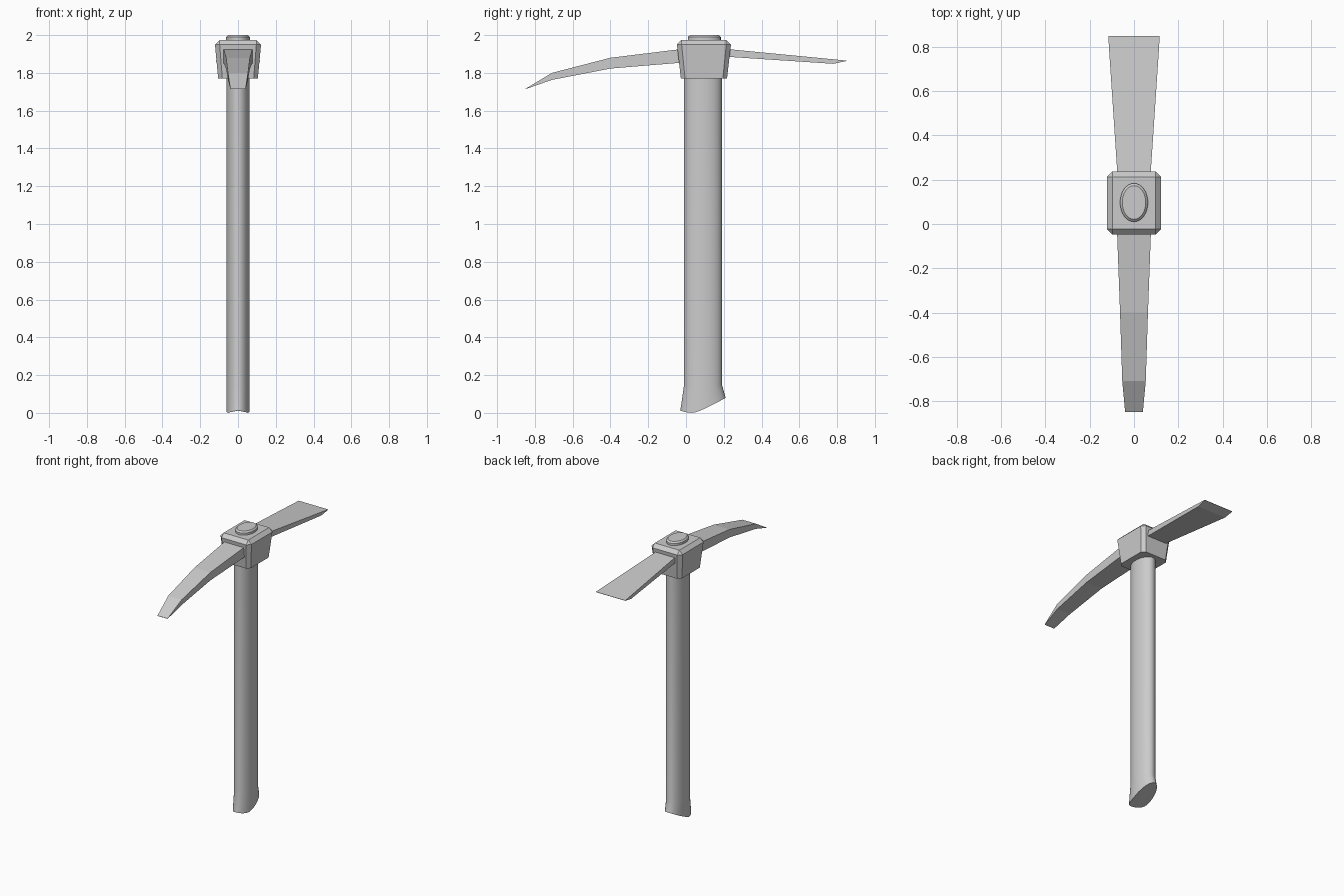
import bpy, bmesh, math

if "Cube" in bpy.data.objects:
    bpy.data.objects.remove(bpy.data.objects["Cube"])

CY = 0.095  # y of the handle axis


def loft(name, rings, smooth=False):
    """Skin a list of equal-length point rings and cap both ends."""
    bm = bmesh.new()
    loops = [[bm.verts.new(p) for p in ring] for ring in rings]
    n = len(loops[0])
    for a, b in zip(loops, loops[1:]):
        for i in range(n):
            j = (i + 1) % n
            bm.faces.new((a[i], a[j], b[j], b[i]))
    bm.faces.new(loops[0][::-1])
    bm.faces.new(loops[-1])
    bmesh.ops.remove_doubles(bm, verts=bm.verts, dist=1e-5)
    bmesh.ops.recalc_face_normals(bm, faces=bm.faces)
    mesh = bpy.data.meshes.new(name)
    bm.to_mesh(mesh)
    bm.free()
    obj = bpy.data.objects.new(name, mesh)
    bpy.context.collection.objects.link(obj)
    if smooth:
        bpy.ops.object.select_all(action='DESELECT')
        obj.select_set(True)
        bpy.context.view_layer.objects.active = obj
        bpy.ops.object.shade_smooth_by_angle(angle=math.radians(30))
    return obj


def ellipse(rx, ry, height, cy=CY, n=32):
    """Ellipse ring; height is a function of y."""
    pts = []
    for i in range(n):
        a = 2 * math.pi * i / n
        y = cy + ry * math.sin(a)
        pts.append((rx * math.cos(a), y, height(y)))
    return pts


def chamfered(hx, hy, c, z):
    """Rectangle ring with cut corners."""
    return [(x, CY + y, z) for x, y in (
        (hx, -hy + c), (hx, hy - c), (hx - c, hy), (-hx + c, hy),
        (-hx, hy - c), (-hx, -hy + c), (-hx + c, -hy), (hx - c, -hy))]


def blade(name, sections):
    """Rectangular sections given as (y, half width, top z, bottom z)."""
    return loft(name, [[(-w, y, b), (w, y, b), (w, y, t), (-w, y, t)]
                       for y, w, t, b in sections])


# Handle with a flared, slanted foot
def foot(y):
    if y < 0.04:
        return 0.012 * ((0.04 - y) / 0.07) ** 2
    return 0.08 * ((y - 0.04) / 0.17) ** 1.2


loft("handle", [ellipse(0.062, 0.12, foot, 0.09),
                ellipse(0.062, 0.10, lambda y: 0.15, 0.09),
                ellipse(0.062, 0.10, lambda y: 1.80, 0.09)], smooth=True)

# Tapered head socket with chamfered corners and top
loft("head_socket", [chamfered(0.105, 0.122, 0.022, 1.77),
                     chamfered(0.122, 0.143, 0.025, 1.95),
                     chamfered(0.097, 0.118, 0.0, 1.975)])

# Handle end showing through the top of the socket
loft("handle_cap", [ellipse(0.063, 0.087, lambda y: 1.95, 0.097),
                    ellipse(0.063, 0.087, lambda y: 1.99, 0.097),
                    ellipse(0.053, 0.076, lambda y: 2.0, 0.097)], smooth=True)

# Curved pick at the front
blade("pick_blade", [(0.0, 0.077, 1.93, 1.855), (-0.05, 0.076, 1.923, 1.852),
                     (-0.40, 0.063, 1.88, 1.823), (-0.71, 0.053, 1.80, 1.763),
                     (-0.85, 0.040, 1.716, 1.714)])

# Flat, widening adze at the back
blade("adze_blade", [(0.18, 0.071, 1.928, 1.888), (0.24, 0.076, 1.924, 1.884),
                     (0.78, 0.112, 1.872, 1.848), (0.85, 0.116, 1.865, 1.863)])
